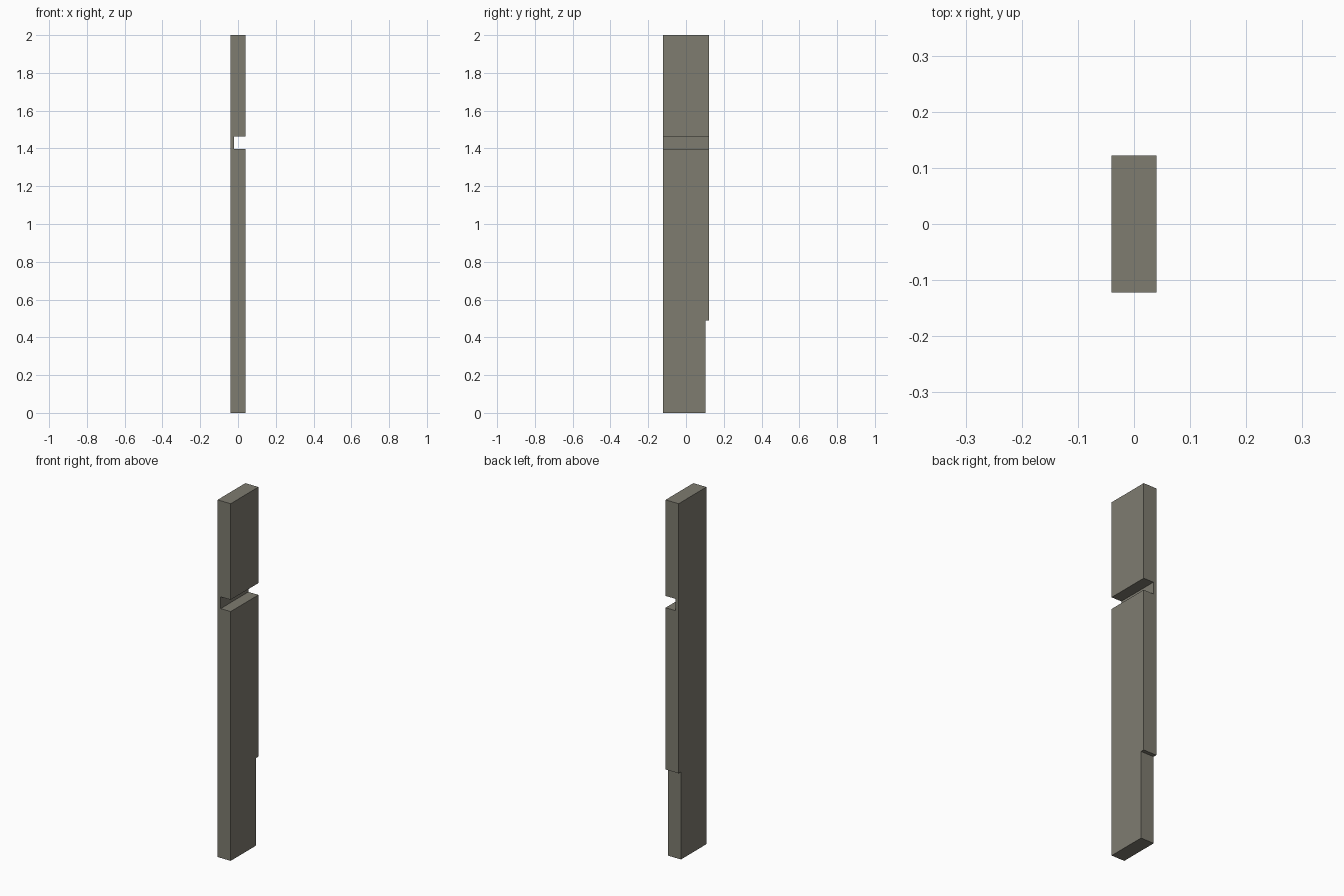
import bpy, bmesh

if "Cube" in bpy.data.objects:
    bpy.data.objects.remove(bpy.data.objects["Cube"])

HX, HY, TOP = 0.0405, 0.1225, 2.0


def box(name, lo, hi):
    """Axis-aligned box between two corners."""
    bm = bmesh.new()
    bmesh.ops.create_cube(bm, size=1)
    for v in bm.verts:
        v.co = [lo[i] + (v.co[i] + 0.5) * (hi[i] - lo[i]) for i in range(3)]
    mesh = bpy.data.meshes.new(name)
    bm.to_mesh(mesh)
    bm.free()
    obj = bpy.data.objects.new(name, mesh)
    bpy.context.collection.objects.link(obj)
    return obj


# Upright board in dark, warm grey
board = box("post_board", (-HX, -HY, 0), (HX, HY, TOP))
paint = bpy.data.materials.new("warm_grey")
paint.diffuse_color = (0.209, 0.2, 0.163, 1)
paint.use_nodes = True
paint.node_tree.nodes["Principled BSDF"].inputs["Base Color"].default_value = paint.diffuse_color
board.data.materials.append(paint)

# Housing slot across the right face, and the shallow step at the lower back edge
cutters = [
    box("slot_cutter", (-0.0215, -0.3, 1.396), (0.2, 0.3, 1.462)),
    box("step_cutter", (-0.2, 0.102, -0.1), (0.2, 0.3, 0.49)),
]
for cutter in cutters:
    cutter.data.materials.append(paint)
    mod = board.modifiers.new(cutter.name, 'BOOLEAN')
    mod.operation = 'DIFFERENCE'
    mod.solver = 'EXACT'
    mod.object = cutter

# Bake the cuts and discard the cutters
bpy.context.view_layer.objects.active = board
board.select_set(True)
for cutter in cutters:
    bpy.ops.object.modifier_apply(modifier=cutter.name)
for cutter in cutters:
    bpy.data.objects.remove(cutter)
